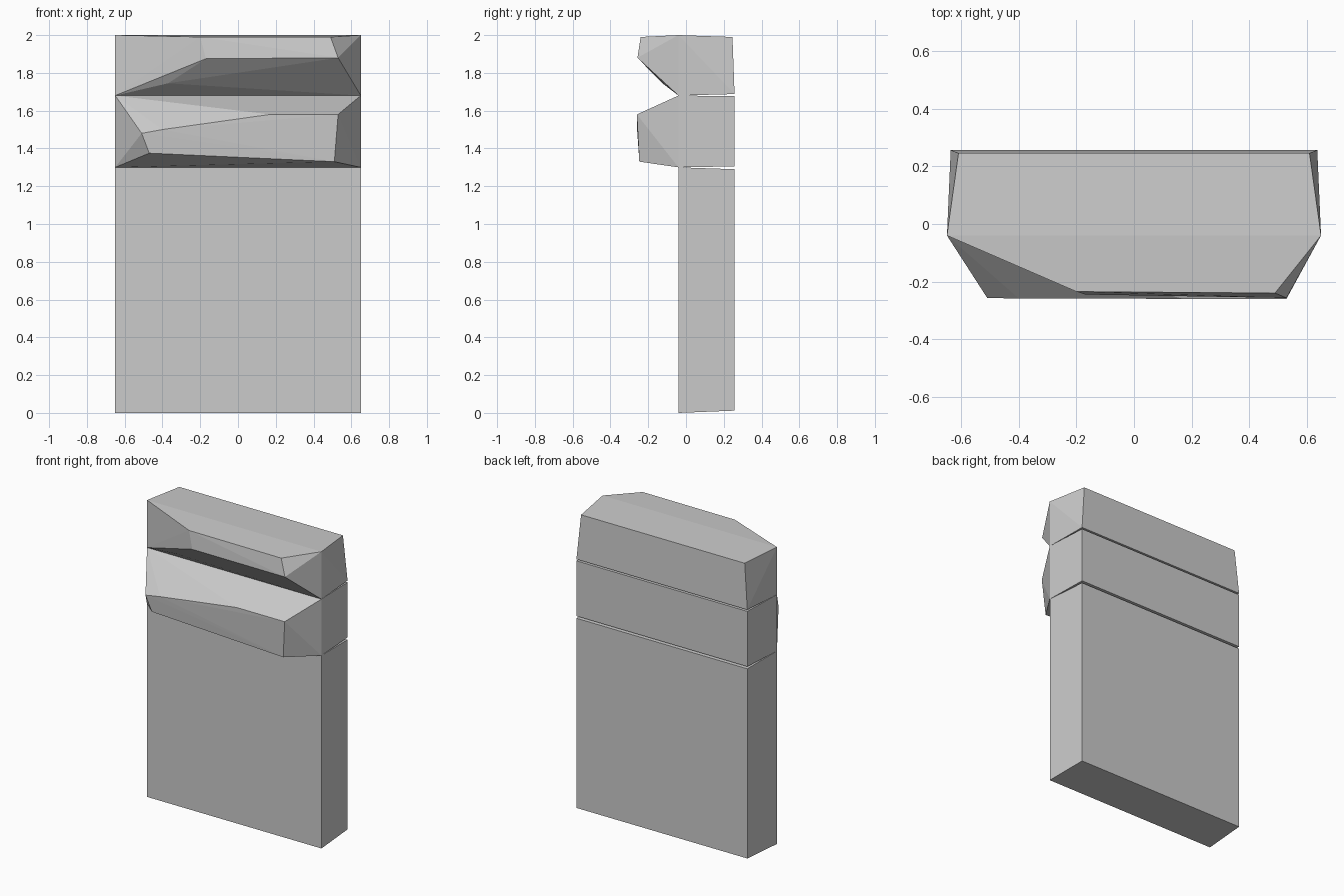
import bpy, bmesh, math

if "Cube" in bpy.data.objects:
    bpy.data.objects.remove(bpy.data.objects["Cube"])


def hull_block(name, front, back, bulge=()):
    """Convex stone from a front rectangle, a back rectangle and loose bulge points.
    Each rectangle is a pair of (half width, y, z) rows: bottom, top."""
    pts = [(s * w, y, z) for w, y, z in front + back for s in (-1, 1)] + list(bulge)
    bm = bmesh.new()
    for p in pts:
        bm.verts.new(p)
    res = bmesh.ops.convex_hull(bm, input=bm.verts[:])
    loose = [v for v in bm.verts if not v.link_faces]
    bmesh.ops.delete(bm, geom=loose, context='VERTS')
    bmesh.ops.dissolve_limit(bm, angle_limit=math.radians(0.5),
                             verts=bm.verts[:], edges=bm.edges[:])
    bmesh.ops.recalc_face_normals(bm, faces=bm.faces[:])
    mesh = bpy.data.meshes.new(name)
    bm.to_mesh(mesh)
    bm.free()
    obj = bpy.data.objects.new(name, mesh)
    bpy.context.collection.objects.link(obj)
    return obj


# Plain lower wall slab, slightly chamfered toward the back
hull_block("wall_slab",
           [(0.65, -0.04, 0.0), (0.65, -0.04, 1.30)],
           [(0.637, 0.257, 0.012), (0.637, 0.257, 1.29)])

# Middle stone with a rough front bulge
hull_block("middle_stone",
           [(0.65, -0.04, 1.30), (0.65, -0.04, 1.68)],
           [(0.637, 0.257, 1.305), (0.637, 0.257, 1.677)],
           [(-0.51, -0.257, 1.48), (-0.47, -0.247, 1.375), (0.51, -0.247, 1.33),
            (0.53, -0.26, 1.58), (0.17, -0.26, 1.58), (-0.40, -0.259, 1.50)])

# Top stone, chipped away at the left of its bulge
hull_block("top_stone",
           [(0.65, -0.04, 1.68), (0.65, -0.04, 2.0)],
           [(0.637, 0.257, 1.688), (0.61, 0.246, 1.99)],
           [(0.53, -0.257, 1.88), (0.49, -0.24, 1.99), (-0.20, -0.235, 1.99),
            (-0.17, -0.245, 1.875), (-0.37, -0.125, 1.745)])
